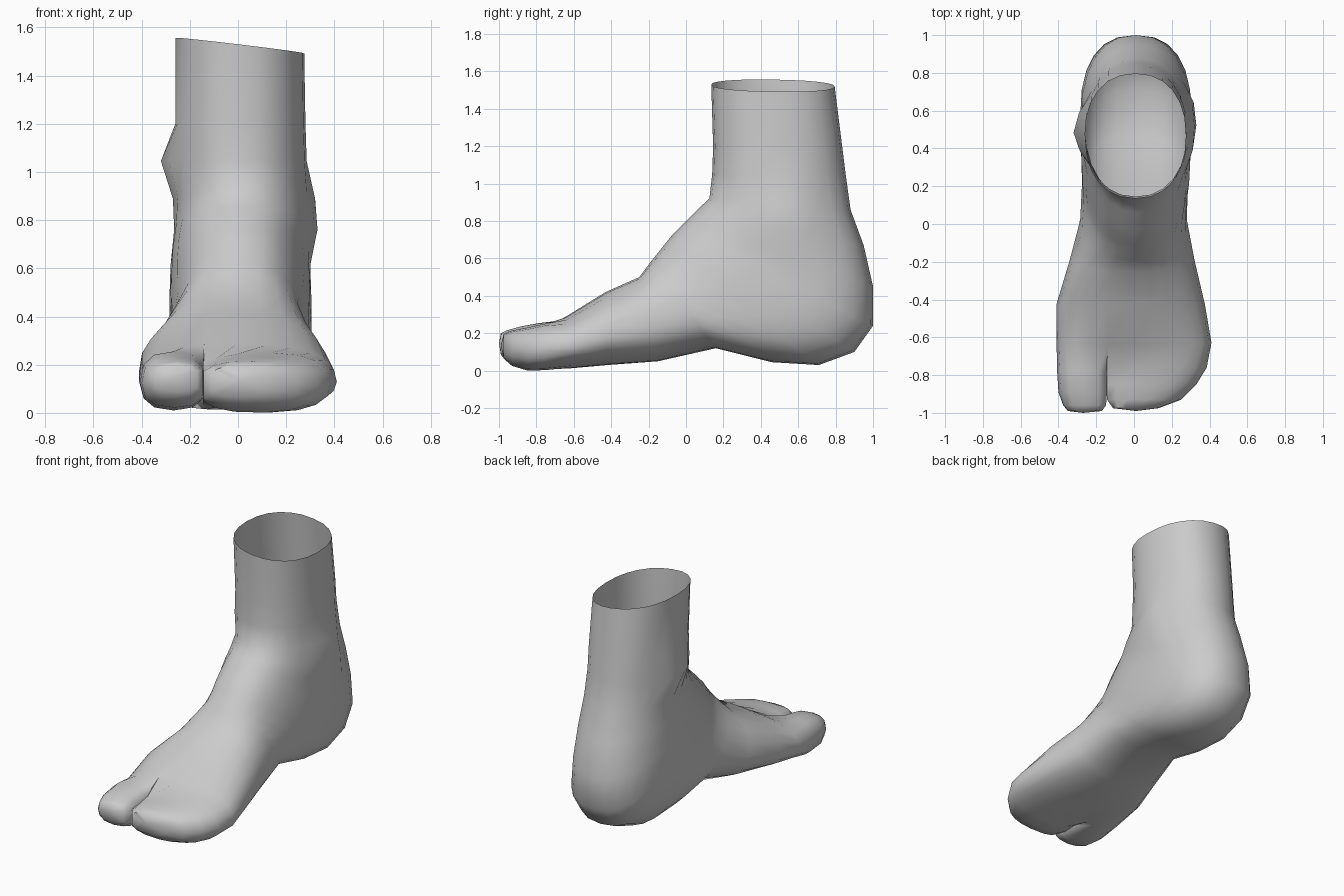
import bpy, bmesh
from math import sin, cos, radians
from mathutils import Vector

N = 24
bm = bmesh.new()


def spow(v, e):
    return (abs(v) ** e) * (1 if v >= 0 else -1)


def section(top, bot, xl, xr, angles, n=2.3, m=0.45):
    """Superellipse between a top/front and a bottom/back point (y, z); m = height of the widest line."""
    t, b = Vector((0, *top)), Vector((0, *bot))
    pts = []
    for a in angles:
        c, s = spow(cos(radians(a)), 2 / n), spow(sin(radians(a)), 2 / n)
        f = m + s * ((1 - m) if s > 0 else m)
        p = b.lerp(t, f)
        p.x = (xl + xr) / 2 + c * (xr - xl) / 2
        pts.append(p)
    return pts


def bridge(r0, r1):
    k = len(r0)
    for i in range(k):
        j = (i + 1) % k
        bm.faces.new([r0[i], r0[j], r1[j], r1[i]])


def add(pts):
    return [bm.verts.new(p) for p in pts]


# leg, heel and instep: sections fan round the ankle (front yz, back yz, left, right, squareness, widest)
body = [
    ((0.135, 1.53), (0.795, 1.52), -0.26, 0.275, 2.25, 0.50),
    ((0.145, 1.20), (0.835, 1.20), -0.26, 0.28, 2.2, 0.50),
    ((0.14, 1.05), (0.855, 1.04), -0.265, 0.285, 2.15, 0.52),
    ((0.125, 0.92), (0.88, 0.86), -0.26, 0.295, 2.1, 0.48),
    ((0.06, 0.86), (0.95, 0.67), -0.265, 0.30, 2.15, 0.48),
    ((0.01, 0.81), (1.00, 0.45), -0.28, 0.30, 2.3, 0.45),
    ((-0.03, 0.77), (1.00, 0.24), -0.285, 0.305, 2.45, 0.42),
    ((-0.07, 0.73), (0.90, 0.10), -0.285, 0.305, 2.5, 0.40),
    ((-0.11, 0.68), (0.71, 0.03), -0.28, 0.30, 2.45, 0.40),
    ((-0.15, 0.63), (0.46, 0.045), -0.275, 0.285, 2.4, 0.40),
    ((-0.19, 0.58), (0.16, 0.12), -0.285, 0.28, 2.3, 0.40),
    ((-0.25, 0.50), (-0.15, 0.05), -0.34, 0.32, 2.25, 0.40),
    ((-0.43, 0.42), (-0.42, 0.03), -0.41, 0.375, 2.2, 0.38),
    ((-0.64, 0.29), (-0.62, 0.012), -0.41, 0.41, 2.35, 0.42),
]
# ankle bones: (ring, point) -> sideways push
bones = {(2, 11): -0.03, (2, 12): -0.055, (2, 13): -0.035, (3, 12): -0.01,
         (3, 0): 0.025, (3, 23): 0.025, (4, 0): 0.03, (4, 1): 0.02, (4, 23): 0.025}
full = [i * 360 / N for i in range(N)]
prev = None
for k, (t, b, xl, xr, n, m) in enumerate(body):
    pts = section(t, b, xl, xr, full, n, m)
    for i, p in enumerate(pts):
        p.x += bones.get((k, i), 0)
    if k == 0:  # sloping rim
        for p in pts:
            p.z -= 0.12 * p.x
    if k == len(body) - 1:  # root of the toe split
        pts[7].x = pts[17].x = -0.14
    ring = add(pts)
    if prev:
        bridge(prev, ring)
    prev = ring


# toe lobes: (y, left, right, bottom, top), each closed by a tip
def lobe(start, angles, rows, tip):
    last = start
    for y, xl, xr, zb, zt in rows:
        ring = add(section((y, zt), (y, zb), xl, xr, angles, 2.5, 0.48))
        bridge(last, ring)
        last = ring
    v = bm.verts.new(tip)
    for i in range(len(last)):
        bm.faces.new([last[i], last[(i + 1) % len(last)], v])


lobe(prev[7:18], [30 + 30 * i for i in range(11)], [
    (-0.78, -0.407, -0.128, 0.010, 0.255),
    (-0.89, -0.400, -0.128, 0.022, 0.235),
    (-0.96, -0.375, -0.135, 0.050, 0.215),
    (-0.99, -0.350, -0.160, 0.085, 0.200)], (-0.27, -1.0, 0.145))
lobe(prev[17:] + prev[:8], [-150 + 300 / 14 * i for i in range(15)], [
    (-0.76, -0.175, 0.385, 0.002, 0.250),
    (-0.85, -0.172, 0.330, 0.001, 0.230),
    (-0.93, -0.165, 0.250, 0.025, 0.215),
    (-0.975, -0.125, 0.130, 0.065, 0.195)], (0.01, -0.99, 0.135))

bmesh.ops.recalc_face_normals(bm, faces=bm.faces)
me = bpy.data.meshes.new("foot")
bm.to_mesh(me)
bm.free()
foot = bpy.data.objects.new("foot", me)
bpy.context.collection.objects.link(foot)
bpy.context.view_layer.objects.active = foot
foot.select_set(True)
bpy.ops.object.shade_smooth_by_angle(angle=radians(55))
